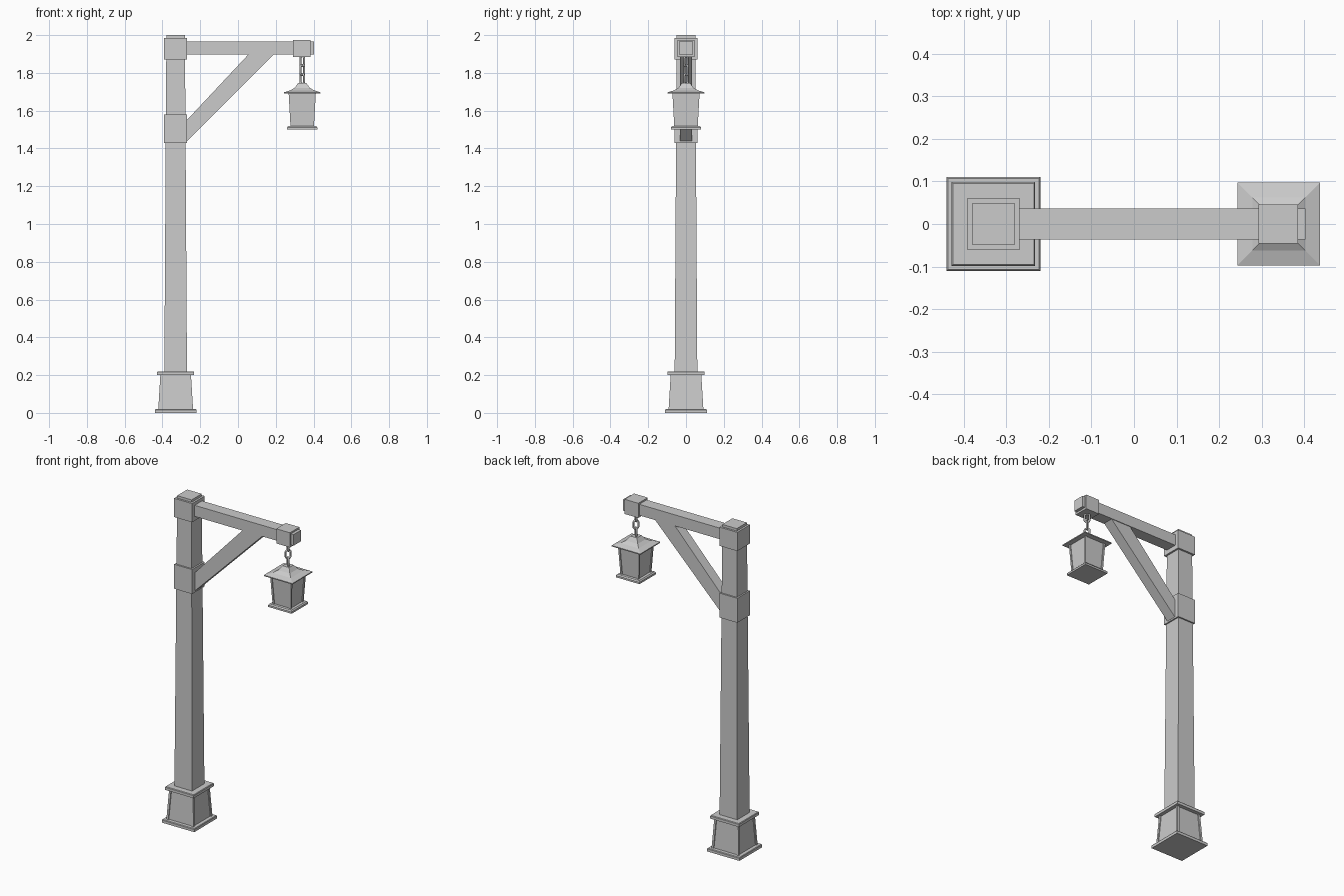
import bpy, bmesh
from math import pi, cos, sin

if "Cube" in bpy.data.objects:
    bpy.data.objects.remove(bpy.data.objects["Cube"])

POST_X, LAMP_X = -0.33, 0.34


def finish(name, bm):
    bmesh.ops.recalc_face_normals(bm, faces=bm.faces)
    me = bpy.data.meshes.new(name)
    bm.to_mesh(me)
    bm.free()
    ob = bpy.data.objects.new(name, me)
    bpy.context.collection.objects.link(ob)
    return ob


def loft(bm, loops):
    """Skin a closed solid through loops with equal point counts."""
    rings = [[bm.verts.new(p) for p in lp] for lp in loops]
    n = len(rings[0])
    for a, b in zip(rings, rings[1:]):
        for i in range(n):
            j = (i + 1) % n
            bm.faces.new((a[i], a[j], b[j], b[i]))
    bm.faces.new(rings[0])
    bm.faces.new(rings[-1])


def square(x0, x1, y0, y1, z):
    return [(x0, y0, z), (x1, y0, z), (x1, y1, z), (x0, y1, z)]


def square_stack(name, cx, rings):
    """Square turned form: rings are (half width, z)."""
    bm = bmesh.new()
    loft(bm, [square(cx - h, cx + h, -h, h, z) for h, z in rings])
    return finish(name, bm)


def box(name, x0, x1, half_y, z0, z1):
    bm = bmesh.new()
    loft(bm, [square(x0, x1, -half_y, half_y, z) for z in (z0, z1)])
    return finish(name, bm)


def panelled_body(name, cx, bottom, top, inset=0.006, width=0.013):
    """Tapered core with four raised corner posts."""
    square_stack(name + "_panels", cx, [(h - inset, z) for h, z in (bottom, top)])
    bm = bmesh.new()
    for sx in (-1, 1):
        for sy in (-1, 1):
            loft(bm, [square(cx + sx * (h - width), cx + sx * h,
                             sy * (h - width), sy * h, z) for h, z in (bottom, top)])
    finish(name + "_corner_posts", bm)


def chain_link(name, cx, cz, angle, half_w=0.014, straight=0.013, r=0.0055, seg=16, sides=8):
    """Stadium shaped ring standing upright, turned about z."""
    bm = bmesh.new()
    grid = []
    for i in range(seg):
        t = 2 * pi * (i + 0.5) / seg
        shift = straight if sin(t) > 0 else -straight
        row = []
        for k in range(sides):
            p = 2 * pi * k / sides
            d = half_w + r * cos(p)
            u, v, w = d * cos(t), r * sin(p), d * sin(t) + shift
            row.append(bm.verts.new((cx + u * cos(angle) - v * sin(angle),
                                     u * sin(angle) + v * cos(angle), cz + w)))
        grid.append(row)
    for i in range(seg):
        a, b = grid[i], grid[(i + 1) % seg]
        for k in range(sides):
            m = (k + 1) % sides
            f = bm.faces.new((a[k], a[m], b[m], b[k]))
            f.smooth = True
    finish(name, bm)


# Footing
square_stack("foot_plinth", POST_X, [(0.11, 0), (0.11, 0.016), (0.107, 0.02)])
panelled_body("foot_body", POST_X, (0.092, 0.02), (0.081, 0.202))
square_stack("foot_trim", POST_X, [(0.098, 0.2), (0.098, 0.216), (0.095, 0.22)])

# Post and collars
square_stack("post", POST_X, [(0.06, 0.21), (0.049, 2.0)])
square_stack("lower_collar", POST_X, [(0.061, 1.43), (0.061, 1.58)])
square_stack("upper_collar", POST_X, [(0.061, 1.87), (0.061, 1.985)])

# Arm with end block
box("arm", POST_X + 0.04, 0.403, 0.036, 1.897, 1.965)
box("arm_end_block", 0.292, 0.385, 0.046, 1.885, 1.975)

# Diagonal brace
bm = bmesh.new()
profile = [(-0.28, 1.428), (0.195, 1.903), (0.06, 1.903), (-0.28, 1.54)]
loft(bm, [[(x, y, z) for x, z in profile] for y in (-0.032, 0.032)])
finish("brace", bm)

# Chain
for i in range(3):
    chain_link(f"chain_link_{i + 1}", LAMP_X, 1.768 + 0.047 * i, pi / 4 if i % 2 else -pi / 4)

# Lantern
square_stack("lantern_base", LAMP_X, [(0.08, 1.5), (0.08, 1.511), (0.074, 1.518)])
panelled_body("lantern_body", LAMP_X, (0.062, 1.515), (0.072, 1.695), 0.005, 0.011)
square_stack("lantern_roof", LAMP_X, [(0.097, 1.691), (0.097, 1.697), (0.062, 1.708),
                                      (0.04, 1.721), (0.03, 1.735), (0.022, 1.746)])
